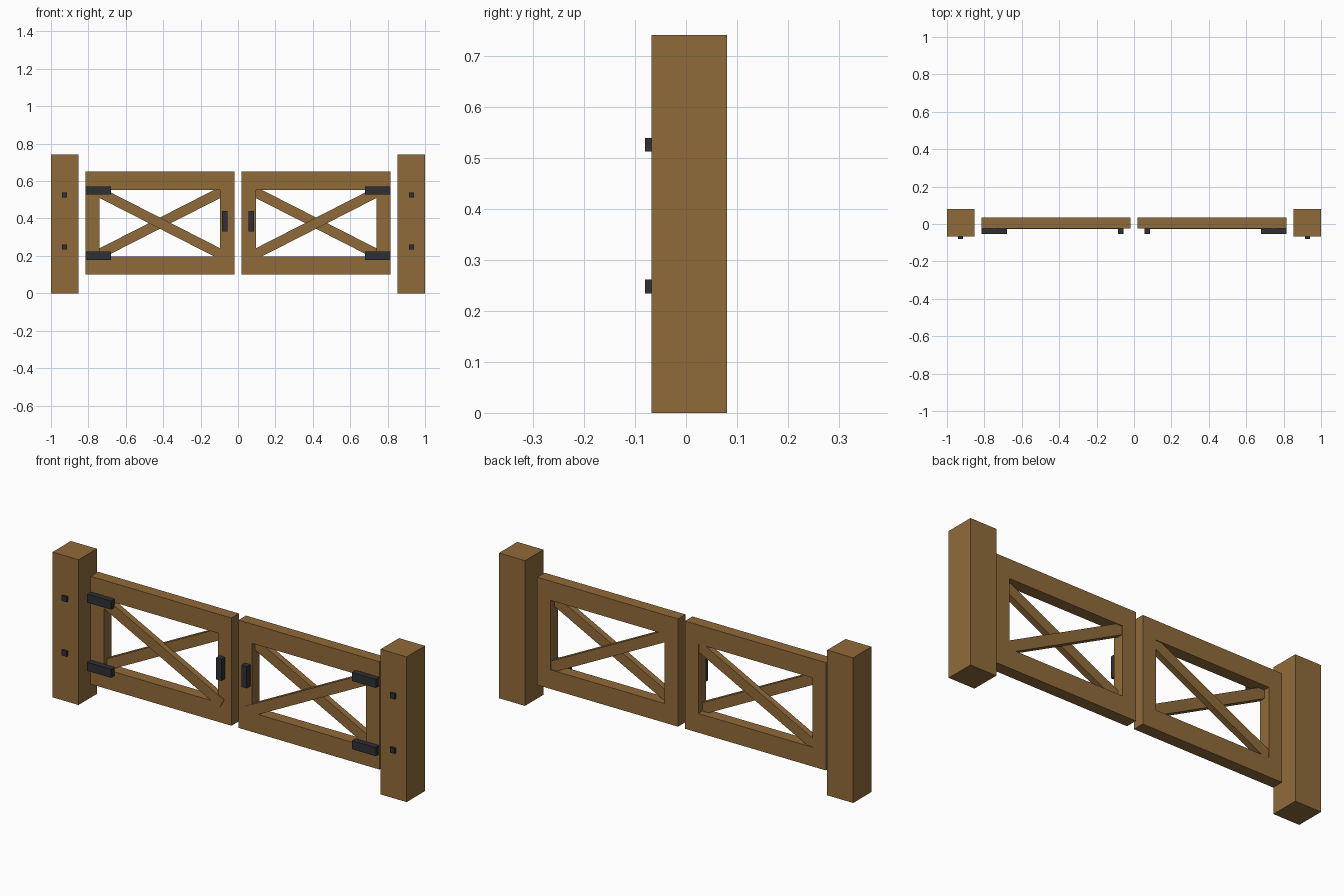
import bpy, bmesh
from math import atan
from mathutils import Matrix, Vector

if "Cube" in bpy.data.objects:
    bpy.data.objects.remove(bpy.data.objects["Cube"])


def material(name, rgb):
    m = bpy.data.materials.new(name)
    m.diffuse_color = (*rgb, 1)
    m.use_nodes = True
    m.node_tree.nodes["Principled BSDF"].inputs["Base Color"].default_value = m.diffuse_color
    return m


wood = material("brown_wood", (0.28, 0.147, 0.042))
iron = material("dark_iron", (0.027, 0.03, 0.034))


def box(name, x, y, z, mat, tilt=0.0):
    """Box from (min, max) ranges, optionally tilted about its own y axis."""
    lo, hi = Vector((x[0], y[0], z[0])), Vector((x[1], y[1], z[1]))
    bm = bmesh.new()
    bmesh.ops.create_cube(bm, size=1, matrix=Matrix.Diagonal((*(hi - lo), 1)))
    mesh = bpy.data.meshes.new(name)
    bm.to_mesh(mesh)
    bm.free()
    mesh.materials.append(mat)
    ob = bpy.data.objects.new(name, mesh)
    ob.location = (lo + hi) / 2
    ob.rotation_euler.y = tilt
    bpy.context.collection.objects.link(ob)


def side_box(side, name, x, y, z, mat, tilt=0.0):
    """Box given for the right half, mirrored when side is -1."""
    prefix = "right_" if side > 0 else "left_"
    box(prefix + name, sorted((side * x[0], side * x[1])), y, z, mat, side * tilt)


GATE_Y = (-0.024, 0.036)
CX, CZ = 0.4175, 0.375          # centre of a gate leaf
HALF_L, HALF_W = 0.387, 0.0268  # brace half length and width
ANGLE = atan(0.51)

for s in (-1, 1):
    # post with bolts
    side_box(s, "post", (0.853, 1.0), (-0.068, 0.08), (0, 0.741), wood)
    for n, z in (("lower", 0.248), ("upper", 0.526)):
        side_box(s, n + "_bolt", (0.913, 0.940), (-0.08, -0.066),
                 (z - 0.0135, z + 0.0135), iron)

    # gate frame
    side_box(s, "bottom_rail", (0.02, 0.815), GATE_Y, (0.10, 0.198), wood)
    side_box(s, "top_rail", (0.02, 0.815), GATE_Y, (0.552, 0.65), wood)
    side_box(s, "inner_stile", (0.02, 0.095), GATE_Y, (0.198, 0.552), wood)
    side_box(s, "outer_stile", (0.74, 0.815), GATE_Y, (0.198, 0.552), wood)

    # crossed braces, one in front of the other
    span, width = (CX - HALF_L, CX + HALF_L), (CZ - HALF_W, CZ + HALF_W)
    side_box(s, "front_brace", span, (-0.028, 0.004), width, wood, -ANGLE)
    side_box(s, "back_brace", span, (0.0, 0.032), width, wood, ANGLE)

    # iron hinges and handle
    for n, z in (("lower", 0.201), ("upper", 0.549)):
        side_box(s, n + "_hinge", (0.68, 0.815), (-0.053, -0.023),
                 (z - 0.022, z + 0.022), iron)
    side_box(s, "handle", (0.056, 0.086), (-0.053, -0.023), (0.33, 0.441), iron)
